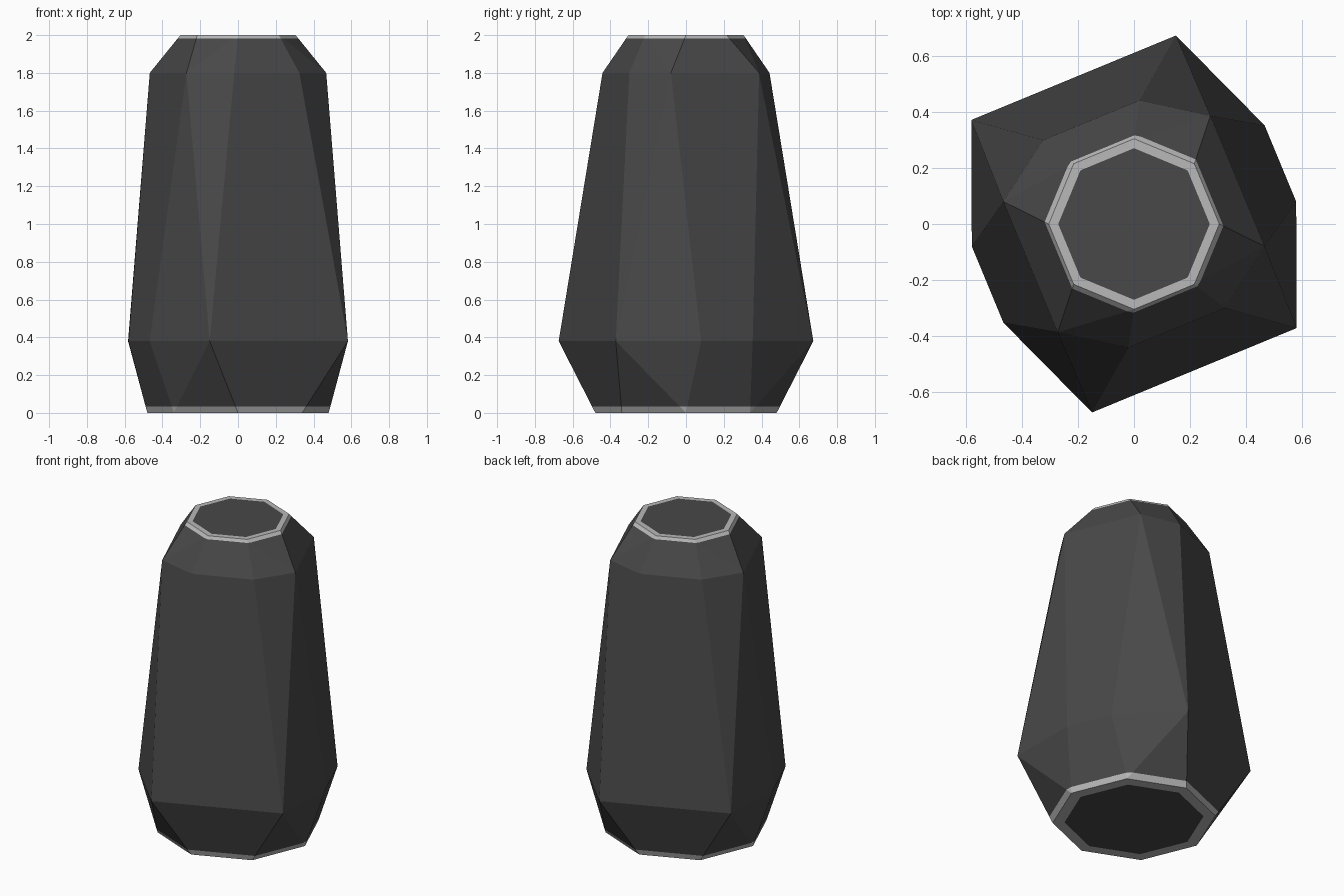
import bpy, bmesh, math

if "Cube" in bpy.data.objects:
    bpy.data.objects.remove(bpy.data.objects["Cube"])

def material(name, v):
    m = bpy.data.materials.new(name)
    m.diffuse_color = (v, v, v, 1)
    m.use_nodes = True
    m.node_tree.nodes["Principled BSDF"].inputs["Base Color"].default_value = m.diffuse_color
    return m

# Half rings; the other half is the same turned by 180 degrees
def octagon(r):
    return [(r * math.cos(i * math.pi / 4), r * math.sin(i * math.pi / 4)) for i in range(4)]

rings = [
    (0.0, octagon(0.48)),
    (0.38, [(0.58, 0.08), (0.467, 0.353), (0.15, 0.674), (-0.582, 0.372)]),
    (1.80, [(0.467, -0.08), (0.273, 0.387), (0.02, 0.442), (-0.325, 0.30)]),
    (2.0, octagon(0.305)),
]

# Faceted stone body as the hull of its rings
bm = bmesh.new()
for z, half in rings:
    for x, y in half:
        bm.verts.new((x, y, z))
        bm.verts.new((-x, -y, z))
bmesh.ops.convex_hull(bm, input=bm.verts[:])
bmesh.ops.dissolve_limit(bm, angle_limit=0.01, verts=bm.verts[:], edges=bm.edges[:])

# Cut the worn light bands around the top and bottom edges
LOW, HIGH = 0.035, 1.982
for z in (LOW, HIGH):
    bmesh.ops.bisect_plane(bm, geom=bm.verts[:] + bm.edges[:] + bm.faces[:],
                           plane_co=(0, 0, z), plane_no=(0, 0, 1))
bm.normal_update()
caps = [f for f in bm.faces if abs(f.normal.z) > 0.99]
for f in caps:
    width = 0.034 if f.normal.z > 0 else 0.07
    bmesh.ops.inset_individual(bm, faces=[f], thickness=width)

# Light colour on the bands, dark colour elsewhere
for f in bm.faces:
    z = f.calc_center_median().z
    f.material_index = int((z < LOW or z > HIGH) and f not in caps)
    f.smooth = False
bmesh.ops.recalc_face_normals(bm, faces=bm.faces[:])

mesh = bpy.data.meshes.new("stone_pillar")
bm.to_mesh(mesh)
bm.free()
mesh.materials.append(material("dark stone", 0.065))
mesh.materials.append(material("light worn edge", 0.48))
bpy.context.collection.objects.link(bpy.data.objects.new("stone_pillar", mesh))
